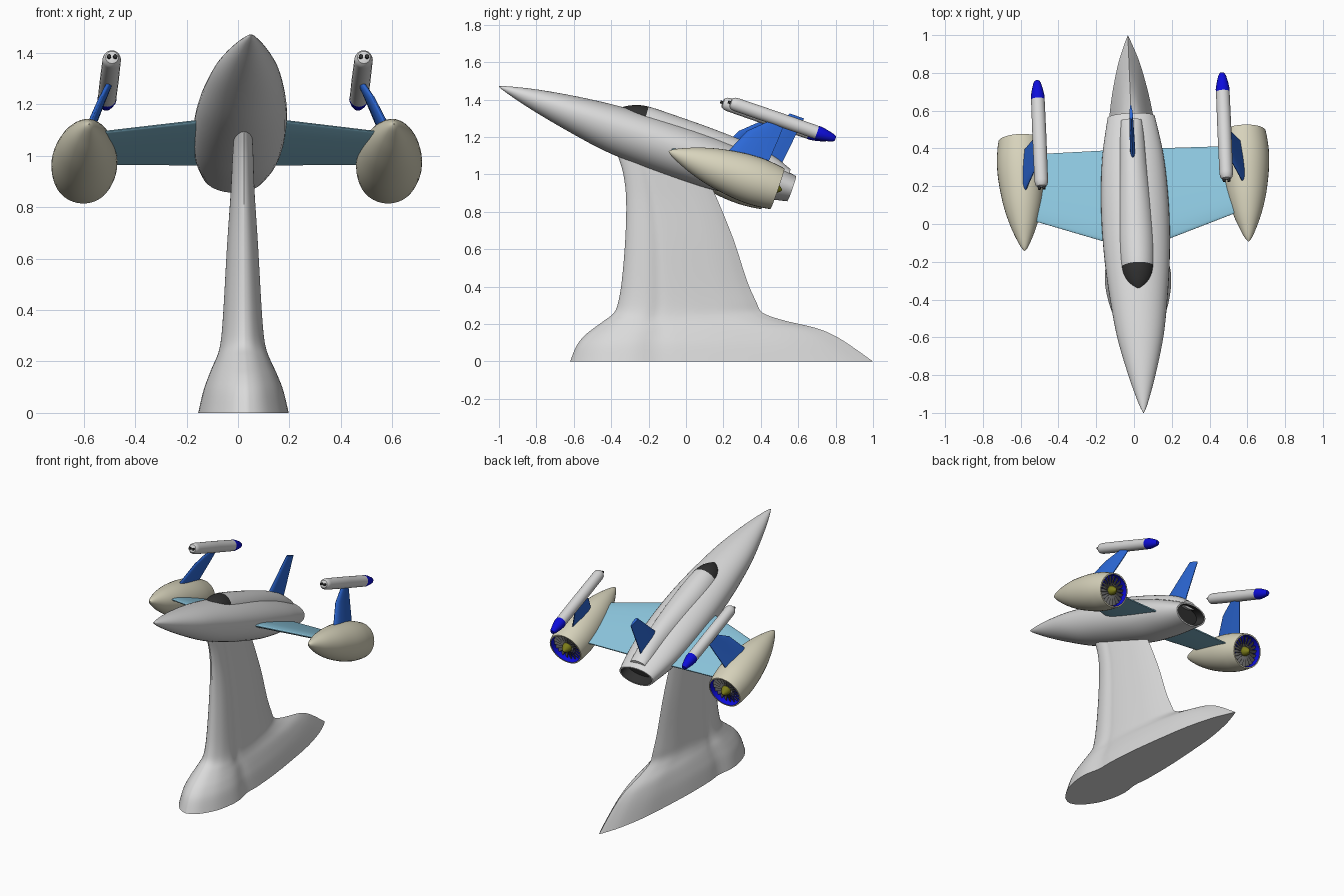
import bpy, bmesh, math
from mathutils import Vector, Matrix

if "Cube" in bpy.data.objects:
    bpy.data.objects.remove(bpy.data.objects["Cube"])

# ---------- placement: whole model is slightly yawed, the craft is pitched nose-up ----------
YAW = Matrix.Rotation(math.radians(2.4), 4, 'Z')
STAND = Matrix.Translation((0.009, 0, 0)) @ YAW
SHIP = Matrix.Translation((0.009, 0, 1.125)) @ YAW @ Matrix.Rotation(math.radians(-19), 4, 'X')


def material(name, r, g, b):
    m = bpy.data.materials.new(name)
    m.diffuse_color = (r, g, b, 1)
    m.use_nodes = True
    m.node_tree.nodes["Principled BSDF"].inputs["Base Color"].default_value = m.diffuse_color
    return m


WHITE = material("light grey", 0.70, 0.70, 0.70)
CREAM = material("cream", 0.68, 0.65, 0.50)
SKY = material("sky blue", 0.26, 0.56, 0.72)
BLUE = material("fin blue", 0.025, 0.14, 0.68)
DEEP = material("deep blue", 0.004, 0.004, 0.70)
BLACK = material("near black", 0.03, 0.03, 0.03)
GREY = material("dark grey", 0.12, 0.12, 0.12)
OLIVE = material("olive", 0.20, 0.20, 0.01)


def spline(pts, n=4):
    """Catmull-Rom curve through tuples, n steps per span."""
    out = []
    for i in range(len(pts) - 1):
        p0, p1, p2, p3 = (Vector(pts[min(max(i + k, 0), len(pts) - 1)]) for k in (-1, 0, 1, 2))
        for j in range(n):
            t = j / n
            out.append(0.5 * (2 * p1 + (p2 - p0) * t + (2 * p0 - 5 * p1 + 4 * p2 - p3) * t * t
                              + (3 * p1 - p0 - 3 * p2 + p3) * t ** 3))
    return out + [Vector(pts[-1])]


def oval(y, w, top, bot, x0=0, z0=0, n=40):
    """Cross-section across the long axis with separate top and bottom heights."""
    ring = []
    for i in range(n):
        a = 2 * math.pi * i / n
        s = math.sin(a)
        ring.append(Vector((x0 + w * math.cos(a), y, z0 + s * (top if s > 0 else bot))))
    return ring


def finish(name, bm, mats, matrix):
    bmesh.ops.recalc_face_normals(bm, faces=bm.faces)
    mesh = bpy.data.meshes.new(name)
    bm.to_mesh(mesh)
    bm.free()
    for m in mats:
        mesh.materials.append(m)
    ob = bpy.data.objects.new(name, mesh)
    bpy.context.collection.objects.link(ob)
    ob.matrix_world = matrix
    bpy.ops.object.select_all(action='DESELECT')
    ob.select_set(True)
    bpy.context.view_layer.objects.active = ob
    bpy.ops.object.shade_smooth_by_angle(angle=math.radians(35))
    return ob


def loft(name, rings, mats, matrix=SHIP, split=9999):
    """Skin rings into a closed body; strips from index split on use the second material."""
    bm = bmesh.new()
    vs = [[bm.verts.new(p) for p in r] for r in rings]
    n = len(vs[0])
    for i in range(len(vs) - 1):
        for j in range(n):
            k = (j + 1) % n
            f = bm.faces.new((vs[i][j], vs[i][k], vs[i + 1][k], vs[i + 1][j]))
            f.material_index = int(i >= split)
    bm.faces.new(vs[0])
    bm.faces.new(vs[-1]).material_index = int(len(vs) - 2 >= split)
    return finish(name, bm, mats, matrix)


def lathe(name, profile, mats, x0, z0, split=9999, n=36):
    return loft(name, [oval(y, r, r, r, x0, z0, n) for y, r in profile], mats, SHIP, split)


def blade(name, stations, thick_dir, mat):
    """Wing or fin: stations of (leading point, trailing point, half thickness)."""
    foil = spline([(0, 0.05), (0.04, 0.5), (0.2, 1), (0.55, 0.9), (1, 0.2)], 4)
    d = Vector(thick_dir).normalized()
    rings = []
    for lead, trail, th in stations:
        mid = [(Vector(lead).lerp(Vector(trail), t), d * h * th) for t, h in foil]
        rings.append([p + o for p, o in mid] + [p - o for p, o in reversed(mid)])
    return loft(name, rings, [mat])


# ---------- stand: flared base blending into a tall pylon ----------
half = spline([(0, 0), (.01, .25), (.035, .5), (.09, .8), (.16, .97), (.22, 1), (.29, .9), (.36, .93),
               (.5, .88), (.65, .75), (.78, .6), (.9, .35), (.97, .12), (1, 0)], 3)
levels = spline([(0, -.62, 1.0, .175), (.085, -.585, .88, .155), (.14, -.54, .79, .135),
                 (.18, -.49, .69, .118), (.22, -.435, .52, .10), (.26, -.385, .41, .088),
                 (.32, -.362, .375, .08), (.435, -.343, .325, .072), (.65, -.325, .255, .06),
                 (.86, -.32, .17, .046), (1.0, -.335, .105, .04), (1.1, -.365, .06, .034)], 4)
rings = []
for z, front, rear, w in levels:
    side = [(front + t * (rear - front), w * f) for t, f in half]
    rings.append([Vector((x, y, z)) for y, x in side]
                 + [Vector((-x, y, z)) for y, x in reversed(side[1:-1])])
loft("display_stand", rings, [WHITE], STAND)

# ---------- fuselage with recessed oval exhaust ----------
body = spline([(-1.058, .002, .002, .002), (-1.0, .026, .02, .022), (-.846, .072, .054, .062),
               (-.635, .122, .087, .105), (-.42, .152, .11, .14), (-.21, .172, .122, .154),
               (0, .18, .125, .157), (.2, .176, .118, .15), (.4, .16, .098, .12),
               (.6, .125, .065, .078)], 5)
rings = [oval(*s) for s in body]
split = len(rings)
rings += [oval(.6, .114, .056, .069), oval(.53, .108, .052, .064)]
loft("fuselage", rings, [WHITE, BLACK], split=split)

# ---------- long canopy hump with dark windscreen ----------
hump = spline([(-.405, .004, .045), (-.385, .045, .06), (-.34, .076, .082), (-.267, .092, .099),
               (-.1, .098, .101), (.1, .091, .099), (.3, .077, .089), (.45, .067, .068),
               (.56, .055, .03)], 4)
loft("canopy", [oval(y, w, h, .02, 0, .06) for y, w, h in hump], [BLACK, WHITE], split=12)

# ---------- tail fin ----------
blade("tail_fin", [((0, .27, .06), (0, .5, .05), .015), ((0, .46, .37), (0, .54, .37), .009)],
      (1, 0, 0), BLUE)

for s, side in ((1, "right"), (-1, "left")):
    ex, ez = s * .593, -.04
    # wing
    blade(side + "_wing", [((s * .10, -.11, -.018), (s * .10, .425, -.022), .02),
                           ((s * .56, .055, -.018), (s * .56, .42, -.022), .015)], (0, 0, 1), SKY)
    # engine pod with open rear
    pod = spline([(-.11, .002), (-.09, .018), (-.04, .042), (.04, .073), (.15, .103), (.28, .123),
                  (.38, .128), (.46, .122), (.505, .115)], 4)
    k = len(pod)
    lathe(side + "_engine", pod + [(.505, .106), (.455, .102)], [CREAM, DEEP], ex, ez, split=k)
    # fan blades
    bm = bmesh.new()
    for i in range(20):
        m = (Matrix.Translation((ex, .472, ez)) @ Matrix.Rotation(i * math.tau / 20, 4, 'Y')
             @ Matrix.Translation((0, 0, .062)) @ Matrix.Rotation(math.radians(35), 4, 'Z')
             @ Matrix.Diagonal((.022, .006, .076, 1)))
        bmesh.ops.create_cube(bm, size=1, matrix=m)
    finish(side + "_fan_blades", bm, [GREY], SHIP)
    # fan hub cone
    lathe(side + "_fan_hub", [(.455, .033), (.49, .031), (.51, .022), (.53, .004)], [OLIVE], ex, ez, n=20)
    # leaning fin that carries the cannon
    lean = (.215, 0, s * .09)
    blade(side + "_engine_fin", [((s * .585, .18, .04), (s * .585, .41, .04), .016),
                                 ((s * .525, .253, .2), (s * .525, .425, .2), .013),
                                 ((s * .49, .355, .295), (s * .49, .432, .295), .011)], lean, BLUE)
    # cannon body with blue tail cap
    lathe(side + "_cannon", [(.12, .014), (.124, .025), (.136, .033), (.155, .036), (.4, .037), (.61, .036),
                             (.625, .037), (.66, .031), (.70, .021), (.715, .013)],
          [WHITE, DEEP], s * .49, .315, split=5, n=24)
    # twin muzzles
    for j in (-1, 1):
        lathe(f"{side}_muzzle_{'outer' if j == s else 'inner'}", [(.108, .008), (.14, .008)],
              [BLACK], s * .49 + j * .012, .315, n=12)
